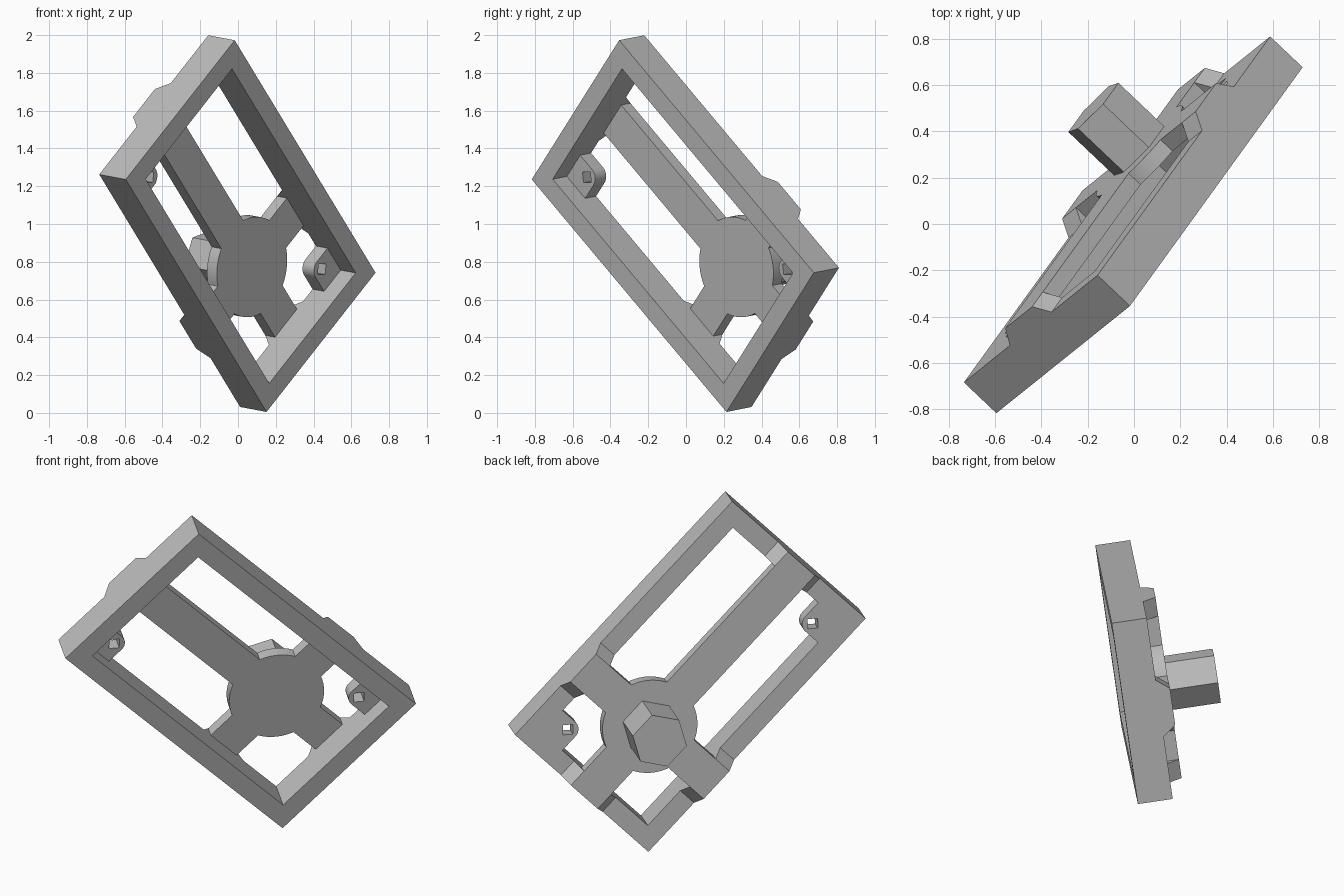
import bpy, bmesh
from math import sin, cos, pi, asin, radians
from mathutils import Vector, Matrix

cube = bpy.data.objects.get("Cube")
if cube:
    bpy.data.objects.remove(cube)

# Single grey material
grey = bpy.data.materials.new("plain_grey")
grey.use_nodes = True
COLOUR = (0.5, 0.5, 0.5, 1)
grey.diffuse_color = COLOUR
grey.node_tree.nodes["Principled BSDF"].inputs["Base Color"].default_value = COLOUR

# Tilted frame of the bracket: X short side, Y long side, Z towards the back
long_axis = Vector((0.421, 0.582, -0.695)).normalized()
short_axis = Vector((0.551, 0.441, 0.709))
short_axis = (short_axis - long_axis * short_axis.dot(long_axis)).normalized()
back_axis = short_axis.cross(long_axis)
TILT = Matrix((short_axis, long_axis, back_axis)).transposed().to_4x4()
TILT.translation = (0.067, -0.07, 0.989)

HX, HY, RIM = 0.522, 0.885, 0.108      # outer half sizes, rim width
BACK, TOP = 0.195, 0.267               # back of the frame, back of the cross
CY, DISC, ARM, FOOT = 0.35, 0.268, 0.105, 0.163


def add(name, bm):
    bmesh.ops.remove_doubles(bm, verts=bm.verts, dist=1e-4)
    bmesh.ops.recalc_face_normals(bm, faces=bm.faces)
    mesh = bpy.data.meshes.new(name)
    bm.to_mesh(mesh)
    bm.free()
    mesh.materials.clear()
    mesh.materials.append(grey)
    obj = bpy.data.objects.new(name, mesh)
    bpy.context.collection.objects.link(obj)
    obj.matrix_world = TILT
    bpy.ops.object.select_all(action='DESELECT')
    obj.select_set(True)
    bpy.context.view_layer.objects.active = obj
    bpy.ops.object.shade_smooth_by_angle(angle=radians(25))
    return obj


def plate(name, loops, z0, z1):
    """Flat plate from an outline and optional holes."""
    curve = bpy.data.curves.new(name, 'CURVE')
    curve.dimensions = '2D'
    curve.fill_mode = 'BOTH'
    curve.extrude = (z1 - z0) / 2
    for loop in loops:
        spline = curve.splines.new('POLY')
        spline.points.add(len(loop) - 1)
        for point, (x, y) in zip(spline.points, loop):
            point.co = (x, y, 0, 1)
        spline.use_cyclic_u = True
    temp = bpy.data.objects.new(name + "_outline", curve)
    bpy.context.collection.objects.link(temp)
    bpy.context.view_layer.update()
    graph = bpy.context.evaluated_depsgraph_get()
    mesh = bpy.data.meshes.new_from_object(temp.evaluated_get(graph))
    bm = bmesh.new()
    bm.from_mesh(mesh)
    bmesh.ops.translate(bm, verts=bm.verts, vec=(0, 0, (z0 + z1) / 2))
    bpy.data.objects.remove(temp)
    bpy.data.curves.remove(curve)
    bpy.data.meshes.remove(mesh)
    return add(name, bm)


def prism(name, ring, offset):
    """Solid from a flat ring of points swept along an offset."""
    bm = bmesh.new()
    face = bm.faces.new([bm.verts.new(p) for p in ring])
    geom = bmesh.ops.extrude_face_region(bm, geom=[face], use_keep_orig=True)["geom"]
    moved = [g for g in geom if isinstance(g, bmesh.types.BMVert)]
    bmesh.ops.translate(bm, verts=moved, vec=offset)
    return add(name, bm)


def rectangle(x, y):
    return [(-x, -y), (x, -y), (x, y), (-x, y)]


def arc(cx, cy, r, a0, a1, n):
    return [(cx + r * cos(a0 + (a1 - a0) * i / n), cy + r * sin(a0 + (a1 - a0) * i / n))
            for i in range(n + 1)]


# Rectangular frame
plate("frame", [rectangle(HX, HY), rectangle(HX - RIM, HY - RIM)], 0, BACK)

# Cross with round hub, and sloped feet where its arms rest on the frame
outline = []
half = asin(ARM / DISC)
for i, reach in enumerate((HX, HY - CY, HX, HY + CY)):
    a = i * pi / 2
    along, across = Vector((cos(a), sin(a))), Vector((-sin(a), cos(a)))
    hub = Vector((0, CY))
    for side in (-1, 1):
        outline.append(tuple(hub + along * reach + across * side * ARM))
        start = hub + along * (reach - RIM)
        ring = [(*(start + across * side * ARM), BACK),
                (*(start + across * side * FOOT), BACK),
                (*(start + across * side * ARM), TOP)]
        prism("arm_foot", ring, (*(along * RIM), 0))
    outline += arc(0, CY, DISC, a + half, a + pi / 2 - half, 12)
plate("cross_plate", [outline], BACK, TOP)

# Six-sided knob on the hub
knob_ring = [(x, y, TOP - 0.01) for x, y in arc(0, CY, 0.157, pi / 6, pi / 6 + 5 * pi / 3, 5)]
prism("knob", knob_ring, (0, 0, 0.285))

# Screw lugs with square holes in two opposite corners
lx, ly, lr = 0.315, 0.67, 0.06
ix, iy = HX - RIM, HY - RIM
lug = [(ix, iy), (lx - lr, iy)] + arc(lx, ly, lr, pi, 1.5 * pi, 10) + [(ix, ly - lr)]
hole = arc(lx, ly, 0.04, 0, 1.5 * pi, 3)
for name, s in (("lower_lug", 1), ("upper_lug", -1)):
    plate(name, [[(s * x, s * y) for x, y in loop] for loop in (lug, hole)], 0.11, BACK)
